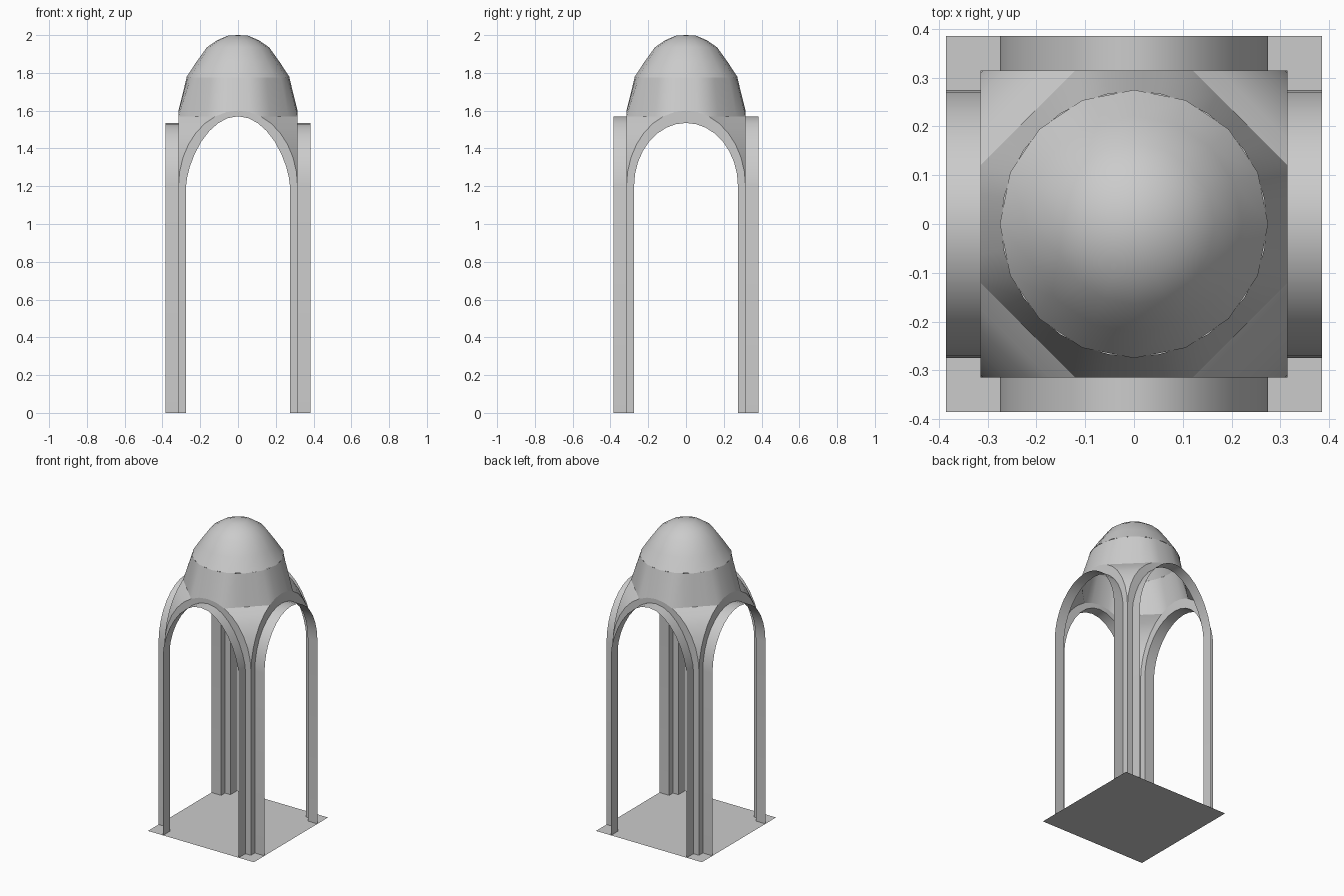
import bpy, bmesh, math
from mathutils import Matrix, Vector

if "Cube" in bpy.data.objects:
    bpy.data.objects.remove(bpy.data.objects["Cube"])

N = 16                      # segments per arch
OUT, WALL, IN = 0.385, 0.315, 0.275
SPRING = 1.2


def finish(bm, name, angle=35):
    bmesh.ops.remove_doubles(bm, verts=bm.verts, dist=0.0005)
    bmesh.ops.recalc_face_normals(bm, faces=bm.faces)
    me = bpy.data.meshes.new(name)
    bm.to_mesh(me)
    bm.free()
    ob = bpy.data.objects.new(name, me)
    bpy.context.collection.objects.link(ob)
    bpy.ops.object.select_all(action='DESELECT')
    ob.select_set(True)
    bpy.context.view_layer.objects.active = ob
    bpy.ops.object.shade_smooth_by_angle(angle=math.radians(angle))
    return ob


def loft(bm, a, b, closed=False):
    va = [bm.verts.new(p) for p in a]
    vb = [bm.verts.new(p) for p in b]
    n = len(va)
    for i in range(n if closed else n - 1):
        j = (i + 1) % n
        bm.faces.new((va[i], va[j], vb[j], vb[i]))


def arch(half, rise, power=1.0):
    pts = []
    for i in range(N + 1):
        t = math.pi * i / N
        pts.append((half * math.cos(t), SPRING + rise * max(0, math.sin(t)) ** power))
    return pts


def legs(pts):
    return [(pts[0][0], 0)] + pts + [(pts[-1][0], 0)]


def on_side(pts, k, y):
    rot = Matrix.Rotation(k * math.pi / 2, 3, 'Z')
    return [rot @ Vector((x, y, z)) for x, z in pts]


outer = arch(WALL, 0.4)

# four arched sides: flat wall ribbon plus projecting reveal, down to the floor
bm = bmesh.new()
for k in range(4):
    inner = arch(IN, 0.37, 1.3) if k % 2 == 0 else arch(IN, 0.335)
    loft(bm, on_side(legs(inner), k, -WALL), on_side(legs(outer), k, -WALL))
    loft(bm, on_side(legs(inner), k, -WALL), on_side(legs(inner), k, -OUT))
finish(bm, "arches_and_posts")

# corner pendentives spanning neighbouring arches
CUT = 6
bm = bmesh.new()
for k in range(4):
    a = on_side(outer, k, -WALL)[:CUT + 1]
    b = on_side(outer, k + 1, -WALL)[::-1][:CUT + 1]
    for i in range(CUT):
        quad = [a[i], a[i + 1], b[i + 1], b[i]]
        if i == 0:
            quad = quad[:3]
        bm.faces.new([bm.verts.new(p) for p in quad])
finish(bm, "pendentives")

# drum: octagonal base with arched sides blending to a circle
base = []
for k in range(4):
    side = on_side(outer, k, -WALL)[::-1]
    following = on_side(outer, k + 1, -WALL)[::-1]
    run = side[CUT:N - CUT + 1]
    base += run
    p, q = run[-1], following[CUT]
    base += [p.lerp(q, s / 4) for s in (1, 2, 3)]
n = len(base)
start = -math.pi / 2 - 2 * 2 * math.pi / n
ring = [Vector((0.272 * math.cos(start + 2 * math.pi * i / n),
                0.272 * math.sin(start + 2 * math.pi * i / n), 1.775)) for i in range(n)]
bm = bmesh.new()
loft(bm, base, ring, closed=True)
finish(bm, "drum")

# dome
profile = [(0.275, 1.775), (0.222, 1.855), (0.165, 1.935), (0.11, 1.973), (0.053, 1.997)]
bm = bmesh.new()
rings = [[(r * math.cos(2 * math.pi * i / 16), r * math.sin(2 * math.pi * i / 16), z)
          for i in range(16)] for r, z in profile]
for a, b in zip(rings, rings[1:]):
    loft(bm, a, b, closed=True)
loft(bm, rings[-1], [(0, 0, 2.0)] * 16, closed=True)
finish(bm, "dome", 50)

# floor sheet
bm = bmesh.new()
bmesh.ops.create_grid(bm, x_segments=1, y_segments=1, size=OUT)
finish(bm, "floor")
